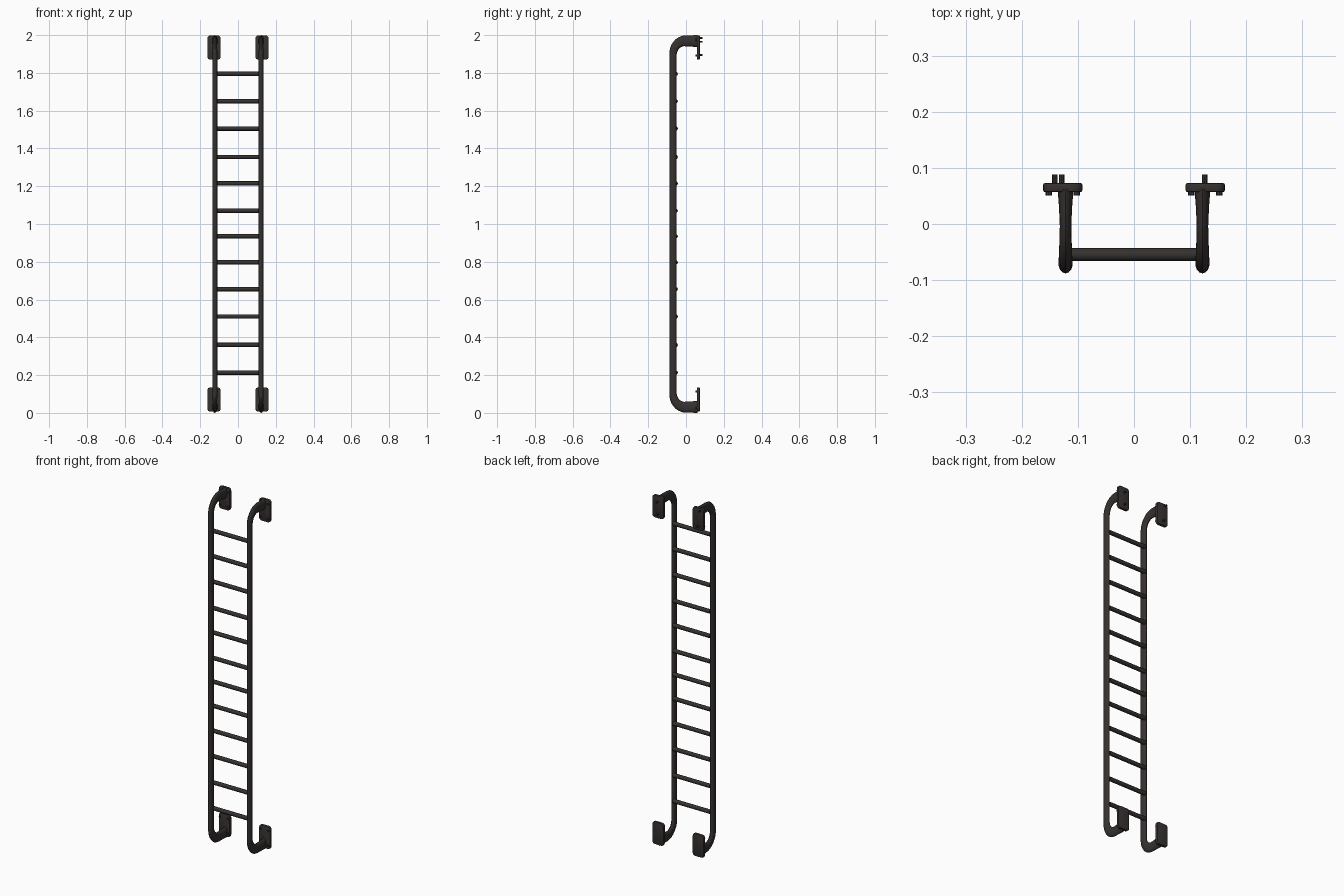
import bpy, bmesh, math
from mathutils import Matrix, Vector

if "Cube" in bpy.data.objects:
    bpy.data.objects.remove(bpy.data.objects["Cube"])

iron = bpy.data.materials.new("dark iron")
iron.diffuse_color = (0.036, 0.031, 0.029, 1)
iron.use_nodes = True
iron.node_tree.nodes["Principled BSDF"].inputs["Base Color"].default_value = iron.diffuse_color


def finish(name, bm, angle=40):
    bmesh.ops.recalc_face_normals(bm, faces=bm.faces)
    me = bpy.data.meshes.new(name)
    bm.to_mesh(me)
    bm.free()
    ob = bpy.data.objects.new(name, me)
    bpy.context.collection.objects.link(ob)
    me.materials.append(iron)
    bpy.ops.object.select_all(action='DESELECT')
    ob.select_set(True)
    bpy.context.view_layer.objects.active = ob
    bpy.ops.object.shade_smooth_by_angle(angle=math.radians(angle))
    return ob


def rod(name, centre, axis, radius, length, sides):
    """Cylinder along an axis."""
    bm = bmesh.new()
    rot = Vector((0, 0, 1)).rotation_difference(Vector(axis)).to_matrix().to_4x4()
    bmesh.ops.create_cone(bm, cap_ends=True, segments=sides, radius1=radius, radius2=radius,
                          depth=length, matrix=Matrix.Translation(centre) @ rot)
    return finish(name, bm)


def rail_path():
    """Rows of (y, z, in-plane half width, x half width) from bottom plate to top plate."""
    low = [(0.062, 0.032, 0.032, 0.0145), (0.03, 0.031, 0.030, 0.012)]
    for i in range(9):
        t = i / 8
        a = t * math.pi / 2
        low.append((-0.004 - 0.065 * math.sin(a), 0.105 - 0.075 * math.cos(a),
                    0.029 - 0.010 * t, 0.0105 + 0.0025 * t))
    return low + [(y, 2 - z, a, b) for y, z, a, b in reversed(low)]


def rail(name, x, sides=14):
    """Oval tube swept along the bent path."""
    bm = bmesh.new()
    path = rail_path()
    rings = []
    for i, (y, z, a, b) in enumerate(path):
        p, q = path[max(i - 1, 0)], path[min(i + 1, len(path) - 1)]
        d = Vector((q[0] - p[0], q[1] - p[1])).normalized()
        if i in (0, len(path) - 1):
            d = Vector((-1 if i == 0 else 1, 0))
        ring = []
        for k in range(sides):
            t = 2 * math.pi * k / sides
            s = a * math.cos(t)
            ring.append(bm.verts.new((x + b * math.sin(t), y - d.y * s, z + d.x * s)))
        rings.append(ring)
    for r, s in zip(rings, rings[1:]):
        for k in range(sides):
            n = (k + 1) % sides
            bm.faces.new((r[k], r[n], s[n], s[k]))
    bm.faces.new(rings[0])
    bm.faces.new(rings[-1])
    return finish(name, bm)


def plate(name, x, z):
    """Wall plate with rounded corners and softened rim."""
    w, h, r, y0, y1 = 0.035, 0.064, 0.015, 0.057, 0.073
    bm = bmesh.new()
    vs = []
    for c, (sx, sz) in enumerate([(1, 1), (-1, 1), (-1, -1), (1, -1)]):
        for k in range(5):
            a = math.pi / 2 * (c + k / 4)
            vs.append(bm.verts.new((x + sx * (w - r) + r * math.cos(a), y0,
                                    z + sz * (h - r) + r * math.sin(a))))
    face = bm.faces.new(vs)
    out = bmesh.ops.extrude_face_region(bm, geom=[face])
    bmesh.ops.translate(bm, vec=(0, y1 - y0, 0),
                        verts=[v for v in out["geom"] if isinstance(v, bmesh.types.BMVert)])
    rim = [e for e in bm.edges if abs(e.verts[0].co.y - e.verts[1].co.y) < 1e-5]
    bmesh.ops.bevel(bm, geom=rim, offset=0.003, segments=2, profile=0.5, affect='EDGES')
    return finish(name, bm)


# side rails, wall plates and bolt heads
for side, x in (("left", -0.122), ("right", 0.122)):
    rail(side + "_rail", x)
    px = math.copysign(0.127, x)
    for level, z in (("lower", 0.071), ("upper", 1.934)):
        plate(f"{side}_{level}_plate", px, z)
        for dx in (-0.025, 0.025):
            for dz in (-0.042, 0.042):
                rod(f"{side}_{level}_bolt_head", (px + dx, 0.056, z + dz), (0, 1, 0),
                    0.006, 0.01, 8)

# bolt shanks sticking out behind the upper plates
for x, z in ((-0.141, 1.985), (-0.129, 1.895), (0.126, 1.965), (0.126, 1.895)):
    rod("bolt_shank", (x, 0.079, z), (0, 1, 0), 0.005, 0.018, 8)

# rungs
for z in (0.213, 0.36, 0.51, 0.655, 0.797, 0.935, 1.07, 1.215, 1.355, 1.505, 1.65, 1.795):
    rod("rung", (0, -0.0545, z), (1, 0, 0), 0.0115, 0.234, 12)
